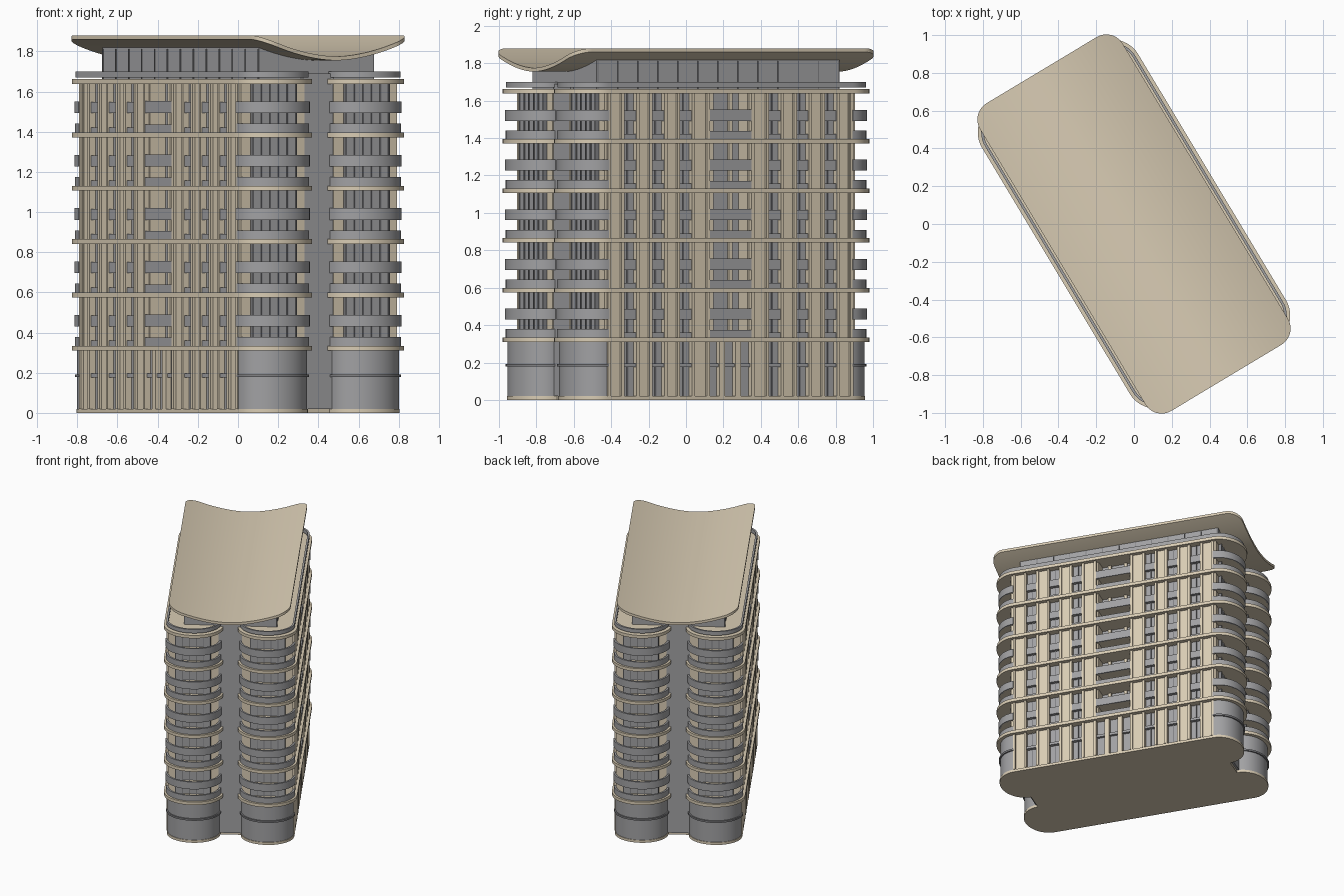
import bpy, bmesh, math

if "Cube" in bpy.data.objects:
    bpy.data.objects.remove(bpy.data.objects["Cube"])

ROT = math.radians(31)          # building is turned on its plot


def material(name, c):
    m = bpy.data.materials.new(name)
    m.diffuse_color = (*c, 1)
    m.use_nodes = True
    m.node_tree.nodes["Principled BSDF"].inputs["Base Color"].default_value = m.diffuse_color
    return m


TAN = material("tan_stone", (0.70, 0.61, 0.46))
GREY = material("grey_glass", (0.36, 0.36, 0.37))
DARK = material("dark_trim", (0.22, 0.22, 0.23))
parts = {}


def part(name, mat):
    if name not in parts:
        parts[name] = (bmesh.new(), mat)
    return parts[name][0]


def prism(name, mat, pts, z0, z1):
    bm = part(name, mat)
    lo = [bm.verts.new((x, y, z0)) for x, y in pts]
    hi = [bm.verts.new((x, y, z1)) for x, y in pts]
    bm.faces.new(lo[::-1])
    bm.faces.new(hi)
    for i in range(len(pts)):
        j = (i + 1) % len(pts)
        bm.faces.new((lo[i], lo[j], hi[j], hi[i]))


def box(name, mat, u0, u1, v0, v1, z0, z1):
    prism(name, mat, [(u0, v0), (u1, v0), (u1, v1), (u0, v1)], z0, z1)


def rail(name, mat, outer, inner, z0, z1, closed=False):
    # thin upright band between two matching paths
    bm = part(name, mat)
    rows = [[bm.verts.new(p) for p in
             ((*o, z0), (*o, z1), (*i, z1), (*i, z0))] for o, i in zip(outer, inner)]
    n = len(rows)
    for k in range(n if closed else n - 1):
        a, b = rows[k], rows[(k + 1) % n]
        for e in range(4):
            f = (e + 1) % 4
            bm.faces.new((a[e], b[e], b[f], a[f]))
    if not closed:
        bm.faces.new(rows[0])
        bm.faces.new(rows[-1][::-1])


def lobe(su, sv, off, n=28):
    return [(su * (0.267 + (0.193 + off) * math.cos(math.pi * i / n)),
             sv * (0.76 + (0.16 + off) * math.sin(math.pi * i / n))) for i in range(n + 1)]


def outline(off):
    return (lobe(-1, -1, off) + lobe(1, -1, off)[::-1]
            + lobe(1, 1, off) + lobe(-1, 1, off)[::-1])


SIDES = (-1, 1)
CORNERS = [(a, b) for a in SIDES for b in SIDES]
STEP = 0.2655
LEVELS = [0.31 + STEP * k for k in range(6)]
WINDOWS = (0.277, 0.45, 0.625)
PIERS = ((0.13, 0.24), (0.315, 0.412), (0.488, 0.587), (0.663, 0.765))

# base plate and projecting cornice slabs
prism("base_plate", TAN, outline(0.0), 0, 0.02)
for z in LEVELS:
    prism("cornice_slabs", TAN, outline(0.022), z, z + 0.024)

# glazed core with a recessed bay in each long side
core = []
for s, ends in ((1, (-1, 1)), (-1, (1, -1))):
    a, b = ends
    core += [(s * 0.43, a * 0.77), (s * 0.43, a * 0.13), (s * 0.35, a * 0.13),
             (s * 0.35, b * 0.13), (s * 0.43, b * 0.13), (s * 0.43, b * 0.77)]
prism("glazed_core", GREY, core, 0.02, 1.65)

# long facades
for s in SIDES:
    def wall(name, mat, d0, d1, v0, v1, z0, z1):
        box(name, mat, *sorted((s * d0, s * d1)), v0, v1, z0, z1)

    for m in SIDES:
        for v0, v1 in PIERS:
            a, b = sorted((m * v0, m * v1))
            wall("stone_piers", TAN, 0.42, 0.45, a, b, 0.02, 1.64)
            for e in (a, b - 0.018):
                wall("pier_fins", TAN, 0.445, 0.464, e, e + 0.018, 0.02, 1.64)
        wall("recess_sides", TAN, 0.345, 0.44, *sorted((m * 0.118, m * 0.131)), 0.31, 1.64)
        for w in WINDOWS:
            c = m * w
            wall("window_mullions", DARK, 0.42, 0.436, c - 0.004, c + 0.004, 0.02, 1.64)
            wall("window_spandrels", GREY, 0.42, 0.456, c - 0.038, c + 0.038, 0.175, 0.195)
            for z in LEVELS[:-1]:
                wall("window_spandrels", GREY, 0.42, 0.456, c - 0.038, c + 0.038, z + 0.02, z + 0.05)
                wall("window_spandrels", GREY, 0.42, 0.456, c - 0.038, c + 0.038, z + 0.12, z + 0.175)
    # middle balconies
    for z in LEVELS[:-1]:
        wall("middle_balcony_floors", TAN, 0.345, 0.455, -0.13, 0.13, z + 0.12, z + 0.132)
        for z0, z1 in ((0.02, 0.065), (0.12, 0.18)):
            wall("middle_balcony_rails", GREY, 0.45, 0.462, -0.13, 0.13, z + z0, z + z1)
    for c in (-0.06, 0.06):
        wall("recess_piers", TAN, 0.345, 0.365, c - 0.012, c + 0.012, 0.31, 1.64)
    # ground floor of the middle bay
    wall("ground_middle_glazing", GREY, 0.34, 0.43, -0.13, 0.13, 0.02, 0.31)
    for c in (-0.05, 0.05):
        wall("ground_middle_fins", TAN, 0.42, 0.46, c - 0.018, c + 0.018, 0.02, 0.31)
    wall("window_spandrels", GREY, 0.42, 0.45, -0.13, 0.13, 0.175, 0.195)

# rounded corner bays: solid below, balconies above
for su, sv in CORNERS:
    def bay(name, mat, u0, u1, v0, v1, z0, z1):
        box(name, mat, *sorted((su * u0, su * u1)), *sorted((sv * v0, sv * v1)), z0, z1)

    prism("ground_bays", GREY, lobe(su, sv, -0.004), 0.02, 0.31)
    rail("ground_bay_bands", DARK, lobe(su, sv, 0.006), lobe(su, sv, -0.01), 0.178, 0.192)
    bay("bay_end_walls", TAN, 0.085, 0.453, 0.74, 0.782, 0.31, 1.64)
    bay("bay_glazing", GREY, 0.145, 0.395, 0.77, 0.80, 0.31, 1.64)
    for k in range(6):
        u = 0.145 + 0.05 * k
        bay("bay_mullions", DARK, u - 0.003, u + 0.003, 0.77, 0.806, 0.31, 1.64)
    for z in LEVELS[:-1]:
        prism("balcony_floors", TAN, lobe(su, sv, 0.004), z + 0.12, z + 0.132)
        rail("balcony_rails", GREY, lobe(su, sv, 0.010), lobe(su, sv, -0.004), z + 0.12, z + 0.178)
        rail("balcony_rails", GREY, lobe(su, sv, 0.006), lobe(su, sv, -0.008), z + 0.022, z + 0.068)

# flat wall between the bays, and parapet around the roof deck
for s in SIDES:
    box("notch_walls", GREY, -0.09, 0.09, *sorted((s * 0.74, s * 0.776)), 0.02, 1.69)
rail("roof_parapet", GREY, outline(0.004), outline(-0.01), 1.67, 1.70, True)


# sagging roof and the penthouse that meets it
def roof_z(u):
    return 1.755 + 0.105 * (abs(u) / 0.44) ** 1.8


us = [-0.333 + 0.666 * i / 24 for i in range(25)]
bm = part("penthouse", GREY)
rings = []
for v in (-0.757, 0.757):
    rings.append([bm.verts.new((u, v, roof_z(u) + 0.004)) for u in us]
                 + [bm.verts.new((0.333, v, 1.66)), bm.verts.new((-0.333, v, 1.66))])
bm.faces.new(rings[0])
bm.faces.new(rings[1])
for i in range(27):
    j = (i + 1) % 27
    bm.faces.new((rings[0][i], rings[0][j], rings[1][j], rings[1][i]))
for s in SIDES:
    for k in range(13):
        v = -0.75 + 0.125 * k
        box("penthouse_mullions", DARK, *sorted((s * 0.32, s * 0.337)), v - 0.003, v + 0.003, 1.66, 1.812)

R, HU, HV = 0.10, 0.44, 0.95
half = [0.34 * i / 14 for i in range(15)] + \
       [HU - R + R * math.sin(math.pi / 2 * i / 10) for i in range(1, 11)]
cols = [-u for u in half[:0:-1]] + half
bm = part("curved_roof", TAN)
grid = []
for u in cols:
    d = max(0, abs(u) - (HU - R))
    v = HV - R + math.sqrt(max(0, R * R - d * d))
    z = roof_z(u)
    grid.append([bm.verts.new(p) for p in
                 ((u, -v, z), (u, v, z), (u, v, z + 0.02), (u, -v, z + 0.02))])
for a, b in zip(grid, grid[1:]):
    for e in range(4):
        f = (e + 1) % 4
        bm.faces.new((a[e], b[e], b[f], a[f]))
bm.faces.new(grid[0])
bm.faces.new(grid[-1][::-1])

# turn every part into an object
for name, (bm, mat) in parts.items():
    bmesh.ops.recalc_face_normals(bm, faces=bm.faces)
    me = bpy.data.meshes.new(name)
    bm.to_mesh(me)
    bm.free()
    me.materials.append(mat)
    ob = bpy.data.objects.new(name, me)
    ob.rotation_euler.z = ROT
    bpy.context.collection.objects.link(ob)
    ob.select_set(True)
    bpy.context.view_layer.objects.active = ob
bpy.ops.object.shade_smooth_by_angle(angle=math.radians(30))
